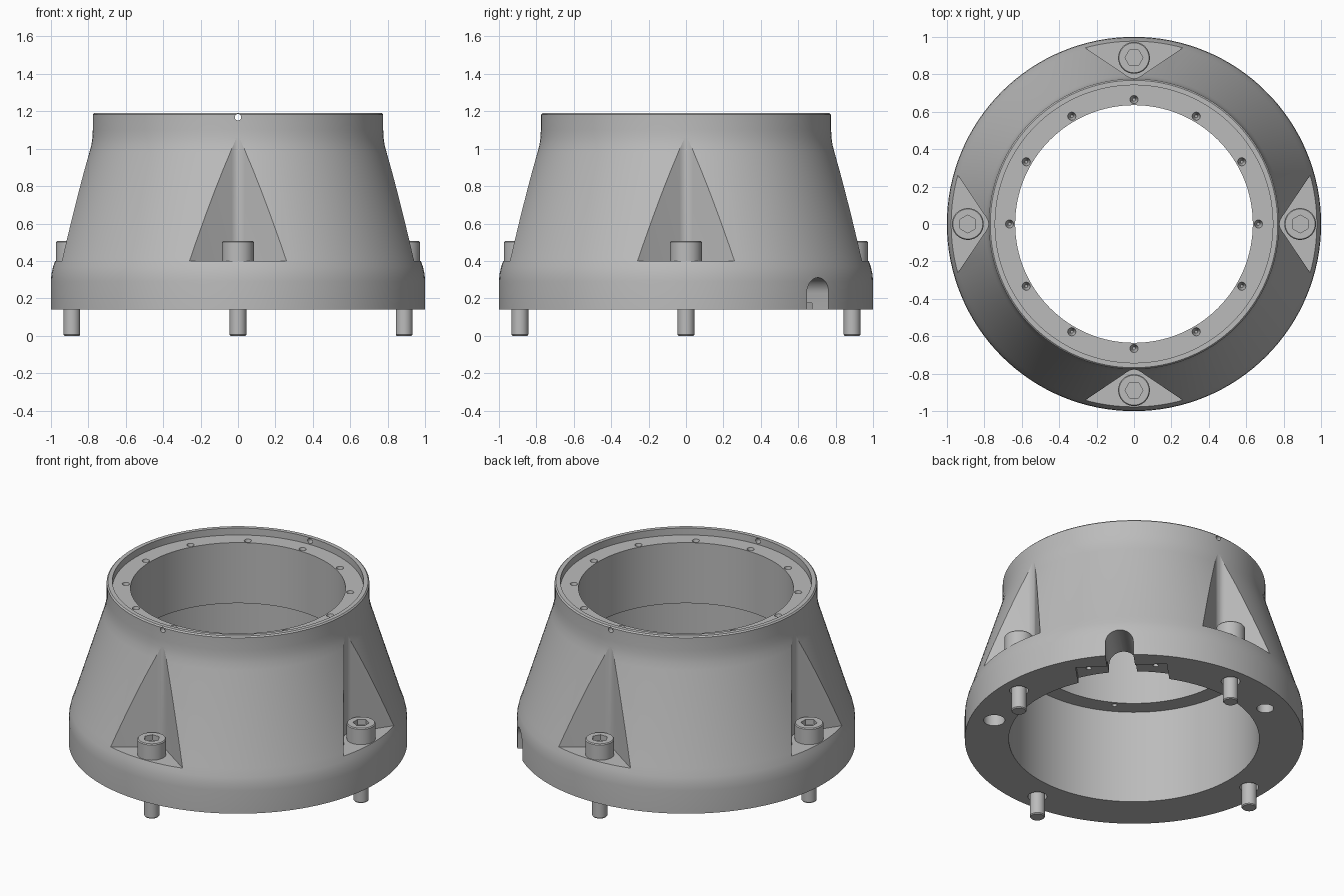
import bpy, bmesh, math
from mathutils import Matrix, Vector

cube = bpy.data.objects.get("Cube")
if cube:
    bpy.data.objects.remove(cube, do_unlink=True)

grey = bpy.data.materials.new("machined_grey")
grey.use_nodes = True
grey.diffuse_color = (0.5, 0.5, 0.5, 1)
grey.node_tree.nodes["Principled BSDF"].inputs["Base Color"].default_value = (0.5, 0.5, 0.5, 1)


def finish(bm, name):
    bmesh.ops.recalc_face_normals(bm, faces=bm.faces)
    mesh = bpy.data.meshes.new(name)
    bm.to_mesh(mesh)
    bm.free()
    mesh.materials.append(grey)
    obj = bpy.data.objects.new(name, mesh)
    bpy.context.collection.objects.link(obj)
    return obj


def activate(obj):
    bpy.ops.object.select_all(action='DESELECT')
    obj.select_set(True)
    bpy.context.view_layer.objects.active = obj


def smooth(obj):
    activate(obj)
    bpy.ops.object.shade_smooth_by_angle(angle=math.radians(14))


def cut(obj, bm, name):
    cutter = finish(bm, name)
    cutter.hide_render = True
    activate(obj)
    mod = obj.modifiers.new(name, 'BOOLEAN')
    mod.operation = 'DIFFERENCE'
    mod.solver = 'EXACT'
    mod.object = cutter
    bpy.ops.object.modifier_apply(modifier=name)
    bpy.data.objects.remove(cutter, do_unlink=True)


def lathe(bm, profile, closed, steps=128):
    verts = [bm.verts.new((r, 0, z)) for r, z in profile]
    pairs = list(zip(verts, verts[1:] + verts[:1]))
    edges = [bm.edges.new(p) for p in (pairs if closed else pairs[:-1])]
    bmesh.ops.spin(bm, geom=verts + edges, cent=(0, 0, 0), axis=(0, 0, 1),
                   angle=2 * math.pi, steps=steps, use_merge=True)
    bmesh.ops.remove_doubles(bm, verts=bm.verts, dist=1e-5)


def turn(degrees):
    return Matrix.Rotation(math.radians(degrees), 4, 'Z')


def drill(bm, degrees, radius, z0, z1, r0, r1=None, sides=32):
    """Upright cylinder or cone, placed in polar coordinates."""
    place = turn(degrees) @ Matrix.Translation((radius, 0, (z0 + z1) / 2))
    bmesh.ops.create_cone(bm, cap_ends=True, segments=sides, radius1=r0,
                          radius2=r0 if r1 is None else r1, depth=z1 - z0, matrix=place)


def prism(bm, outline, vector, matrix):
    """Extrude a closed 3D outline along a vector."""
    face = bm.faces.new([bm.verts.new(matrix @ Vector(p)) for p in outline])
    geom = bmesh.ops.extrude_face_region(bm, geom=[face])["geom"]
    moved = [v for v in geom if isinstance(v, bmesh.types.BMVert)]
    bmesh.ops.translate(bm, verts=moved, vec=matrix.to_3x3() @ Vector(vector))


# Housing: turned ring with tapered outside, stepped bore and recessed top
BASE, TOP, SEAT, STEP = 0.14, 1.19, 1.145, 0.75
bm = bmesh.new()
lathe(bm, [(0.74, BASE), (1.0, BASE), (1.0, 0.29), (0.997, 0.33), (0.988, 0.37), (0.97, 0.42),
           (0.795, 0.98), (0.784, 1.02), (0.778, 1.06), (0.776, 1.1), (0.776, 1.182), (0.768, TOP),
           (0.742, TOP), (0.742, SEAT), (0.635, SEAT), (0.635, STEP), (0.74, STEP)], True)
housing = finish(bm, "housing")

# Four V-shaped bolt pockets with a rounded root
slope = math.atan(0.675)
apex, fillet = 0.766, 0.06
centre = apex + fillet / math.cos(slope)
outline = [(apex + 0.45 * 0.675, 0.45, 0.4)]
for i in range(11):
    a = slope * (1 - i / 5)
    outline.append((centre - fillet * math.cos(a), fillet * math.sin(a), 0.4))
outline.append((apex + 0.45 * 0.675, -0.45, 0.4))
bm = bmesh.new()
for k in range(4):
    prism(bm, outline, (0, 0, 0.7), turn(90 * k))
cut(housing, bm, "pocket_cutter")

# Drilled holes: seat screws, bolt clearance, dowels, rim vents
bm = bmesh.new()
for k in range(12):
    drill(bm, 30 * k, 0.665, SEAT - 0.06, SEAT + 0.005, 0.008, 0.023, 20)
drill(bm, 240, 0.665, STEP - 0.05, STEP + 0.15, 0.015, sides=20)
for k in range(4):
    drill(bm, 90 * k, 0.888, 0.1, 0.45, 0.056)
drill(bm, -25, 0.855, 0.1, 0.27, 0.063)
drill(bm, 115, 0.855, 0.1, 0.27, 0.05)
for side in (-1, 1):
    place = Matrix.Translation((0, side * 0.76, 1.168)) @ Matrix.Rotation(math.pi / 2, 4, 'X')
    bmesh.ops.create_cone(bm, cap_ends=True, segments=20, radius1=0.017, radius2=0.017,
                          depth=0.1, matrix=place)
cut(housing, bm, "drill_cutter")

# Arched cable slot through the lower wall
half, spring = 0.083, 0.228
arch = [(0.6, half, 0.05)]
for i in range(17):
    a = math.pi * i / 16
    arch.append((0.6, half * math.cos(a), spring + half * math.sin(a)))
arch.append((0.6, -half, 0.05))
bm = bmesh.new()
prism(bm, arch, (0.6, 0, 0), turn(45))
cut(housing, bm, "slot_cutter")

# Shallow plate recess beside the slot, with two screw holes
bm = bmesh.new()
bmesh.ops.create_cube(bm, size=1, matrix=turn(45) @ Matrix.Translation((0.73, 0, 0.125))
                      @ Matrix.Diagonal((0.28, 0.54, 0.1, 1)))
cut(housing, bm, "recess_cutter")
bm = bmesh.new()
for side in (-1, 1):
    drill(bm, 45 + side * 14, 0.82, 0.15, 0.24, 0.016, sides=20)
cut(housing, bm, "recess_hole_cutter")
smooth(housing)

# Socket-head bolts, one per pocket
for k, name in enumerate(("left", "back", "right", "front")):
    bm = bmesh.new()
    lathe(bm, [(0, 0), (0.04, 0), (0.045, 0.006), (0.045, 0.401), (0.085, 0.401),
               (0.085, 0.5), (0.08, 0.506), (0, 0.506)], False, 40)
    bolt = finish(bm, name + "_bolt")
    bm = bmesh.new()
    drill(bm, 0, 0, 0.47, 0.55, 0.048, sides=6)
    cut(bolt, bm, "socket_cutter")
    bolt.matrix_world = turn(90 * k) @ Matrix.Translation((0.888, 0, 0))
    smooth(bolt)
